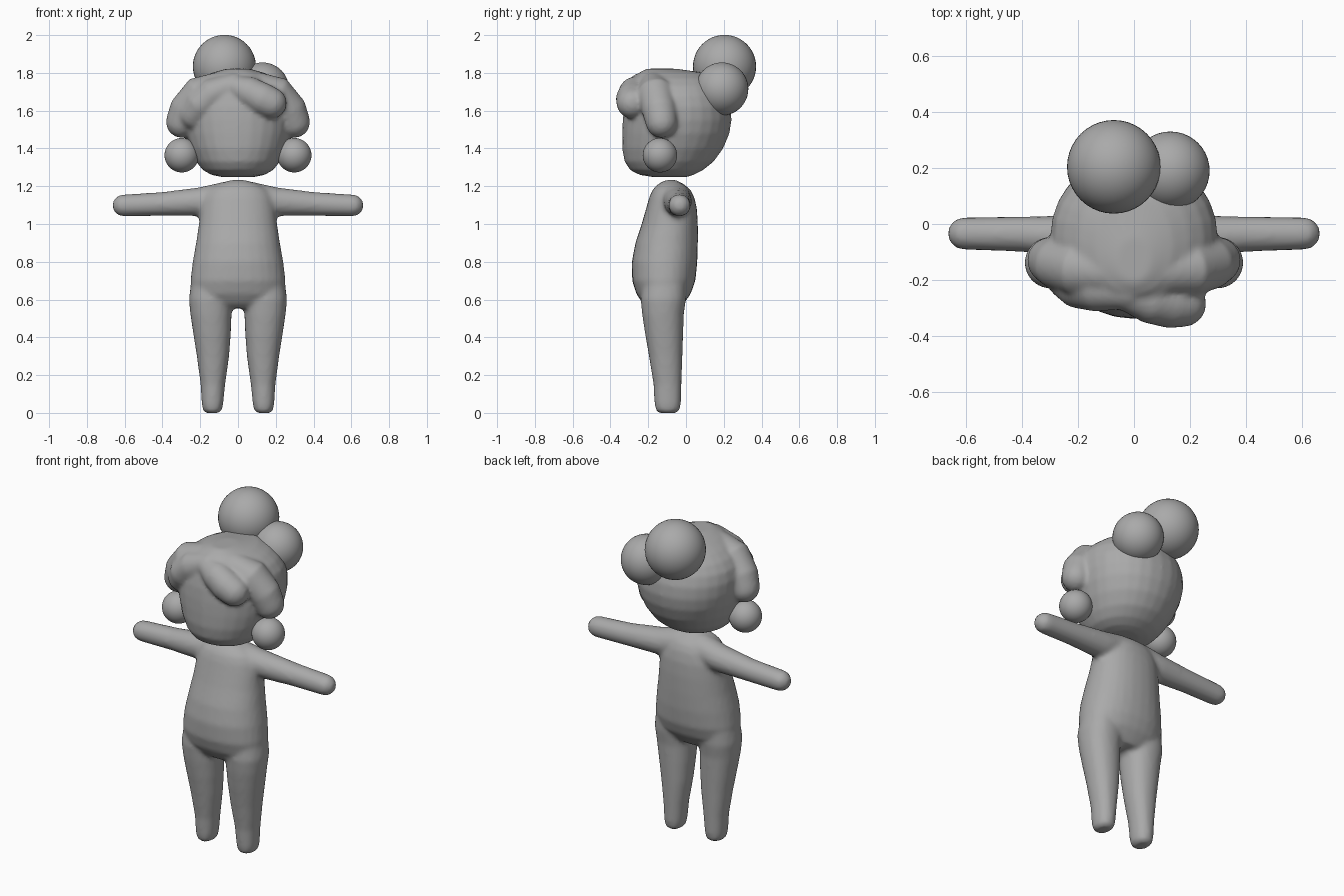
import bpy, bmesh, math
from mathutils import Vector

if "Cube" in bpy.data.objects:
    bpy.data.objects.remove(bpy.data.objects["Cube"])

clay = bpy.data.materials.new("clay grey")
clay.diffuse_color = (0.4, 0.4, 0.4, 1)
clay.use_nodes = True
clay.node_tree.nodes["Principled BSDF"].inputs["Base Color"].default_value = clay.diffuse_color
SEG = 28


def skin(bm, rings):
    """Join rings of points into one closed surface."""
    loops = [[bm.verts.new(p) for p in ring] for ring in rings]
    n = len(loops[0])
    faces = []
    for lo, hi in zip(loops, loops[1:]):
        for i in range(n):
            j = (i + 1) % n
            faces.append(bm.faces.new((lo[i], lo[j], hi[j], hi[i])))
    faces.append(bm.faces.new(loops[0][::-1]))
    faces.append(bm.faces.new(loops[-1]))
    bmesh.ops.recalc_face_normals(bm, faces=faces)


def lobe(bm, path):
    """Tapered round-ended lock along (x, y, z, radius) points."""
    pts = [Vector(p[:3]) for p in path]
    rad = [p[3] for p in path]
    last = len(pts) - 1
    stations = []
    for i, (p, r) in enumerate(zip(pts, rad)):
        t = (pts[min(i + 1, last)] - pts[max(i - 1, 0)]).normalized()
        caps = [0]
        if i == 0:
            caps = [-86, -65, -45, -22, 0]
        elif i == last:
            caps = [0, 22, 45, 65, 86]
        for d in caps:
            a = math.radians(d)
            stations.append((p + t * r * math.sin(a), r * math.cos(a), t))
    rings = []
    for c, r, t in stations:
        u = t.cross(Vector((0, 1, 0))).normalized()
        v = t.cross(u)
        rings.append([c + (u * math.cos(2 * math.pi * k / SEG) + v * math.sin(2 * math.pi * k / SEG)) * r
                      for k in range(SEG)])
    skin(bm, rings)


def loft(bm, sections, power=2.0):
    """Closed vertical loft; each section is (z, x_min, x_max, y_front, y_back)."""
    rings = []
    for z, x0, x1, y0, y1 in sections:
        ring = []
        for i in range(SEG):
            a = 2 * math.pi * i / SEG
            c, s = math.cos(a), math.sin(a)
            px = math.copysign(abs(c) ** (2 / power), c)
            py = math.copysign(abs(s) ** (2 / power), s)
            ring.append(((x0 + x1) / 2 + px * (x1 - x0) / 2,
                         (y0 + y1) / 2 + py * (y1 - y0) / 2, z))
        rings.append(ring)
    skin(bm, rings)


def finish(bm, name, voxel=0, smooth=0):
    me = bpy.data.meshes.new(name)
    bm.to_mesh(me)
    bm.free()
    me.materials.append(clay)
    me.shade_smooth()
    ob = bpy.data.objects.new(name, me)
    bpy.context.collection.objects.link(ob)
    if voxel:
        m = ob.modifiers.new("fuse", "REMESH")
        m.mode = "VOXEL"
        m.voxel_size = voxel
        m.use_smooth_shade = True
        s = ob.modifiers.new("soften", "SMOOTH")
        s.factor = 0.5
        s.iterations = smooth
    return ob


# Body: torso, arms and legs fused into one soft form
bm = bmesh.new()
loft(bm, [(z, -w, w, f, b) for z, w, f, b in (
    (0.555, 0.12, -0.20, -0.03), (0.58, 0.19, -0.23, -0.01), (0.63, 0.245, -0.263, 0.025),
    (0.70, 0.252, -0.285, 0.05), (0.80, 0.24, -0.287, 0.06), (0.90, 0.222, -0.268, 0.063),
    (1.00, 0.207, -0.235, 0.063), (1.08, 0.198, -0.212, 0.058), (1.14, 0.185, -0.195, 0.045),
    (1.18, 0.16, -0.178, 0.025), (1.21, 0.11, -0.15, -0.01), (1.232, 0.04, -0.11, -0.05))], 2.2)
for s in (-1, 1):
    lobe(bm, [(s * 0.06, -0.06, 1.14, 0.085), (s * 0.20, -0.045, 1.118, 0.076),
              (s * 0.40, -0.036, 1.106, 0.063), (s * 0.607, -0.034, 1.098, 0.058)])
    loft(bm, [(z, *sorted((s * a, s * b)), f, k) for z, a, b, f, k in (
        (0.0, 0.10, 0.17, -0.145, -0.05), (0.015, 0.085, 0.186, -0.16, -0.033),
        (0.05, 0.078, 0.192, -0.167, -0.027), (0.15, 0.068, 0.198, -0.172, -0.024),
        (0.30, 0.047, 0.218, -0.196, -0.019), (0.42, 0.038, 0.237, -0.217, -0.015),
        (0.52, 0.034, 0.252, -0.232, -0.012), (0.60, 0.03, 0.26, -0.24, 0.0),
        (0.68, 0.04, 0.25, -0.23, 0.0))], 2.2)
finish(bm, "body", 0.014, 4)

# Head with swept fringe and side locks
bm = bmesh.new()
loft(bm, [(z, -w, w, f, b) for z, w, f, b in (
    (1.248, 0.08, -0.17, 0.0), (1.26, 0.14, -0.245, 0.04), (1.285, 0.186, -0.295, 0.09),
    (1.33, 0.222, -0.325, 0.146), (1.40, 0.258, -0.338, 0.197), (1.48, 0.285, -0.338, 0.23),
    (1.55, 0.297, -0.335, 0.241), (1.62, 0.298, -0.328, 0.235), (1.68, 0.284, -0.315, 0.215),
    (1.73, 0.25, -0.30, 0.19), (1.77, 0.20, -0.28, 0.16), (1.80, 0.14, -0.25, 0.10),
    (1.822, 0.06, -0.21, -0.05))], 2.1)
for s in (-1, 1):
    lobe(bm, [(s * 0.10, -0.17, 1.72, 0.085), (s * 0.20, -0.16, 1.685, 0.10),
              (s * 0.275, -0.14, 1.60, 0.092), (s * 0.298, -0.13, 1.54, 0.084)])
lobe(bm, [(-0.02, -0.24, 1.735, 0.065), (-0.13, -0.228, 1.69, 0.085),
          (-0.20, -0.215, 1.63, 0.086), (-0.235, -0.19, 1.58, 0.08)])
lobe(bm, [(-0.04, -0.25, 1.735, 0.055), (0.05, -0.27, 1.70, 0.083),
          (0.13, -0.285, 1.66, 0.087), (0.175, -0.285, 1.64, 0.083)])
finish(bm, "head_and_hair", 0.012, 4)

# Hair buns and side bobbles
for name, c, r in (("large_bun", (-0.072, 0.204, 1.834), 0.167),
                   ("small_bun", (0.13, 0.19, 1.715), 0.14),
                   ("left_bobble", (-0.298, -0.138, 1.364), 0.091),
                   ("right_bobble", (0.298, -0.138, 1.364), 0.091)):
    bm = bmesh.new()
    bmesh.ops.create_uvsphere(bm, u_segments=40, v_segments=24, radius=r)
    bmesh.ops.translate(bm, verts=bm.verts[:], vec=c)
    finish(bm, name)
